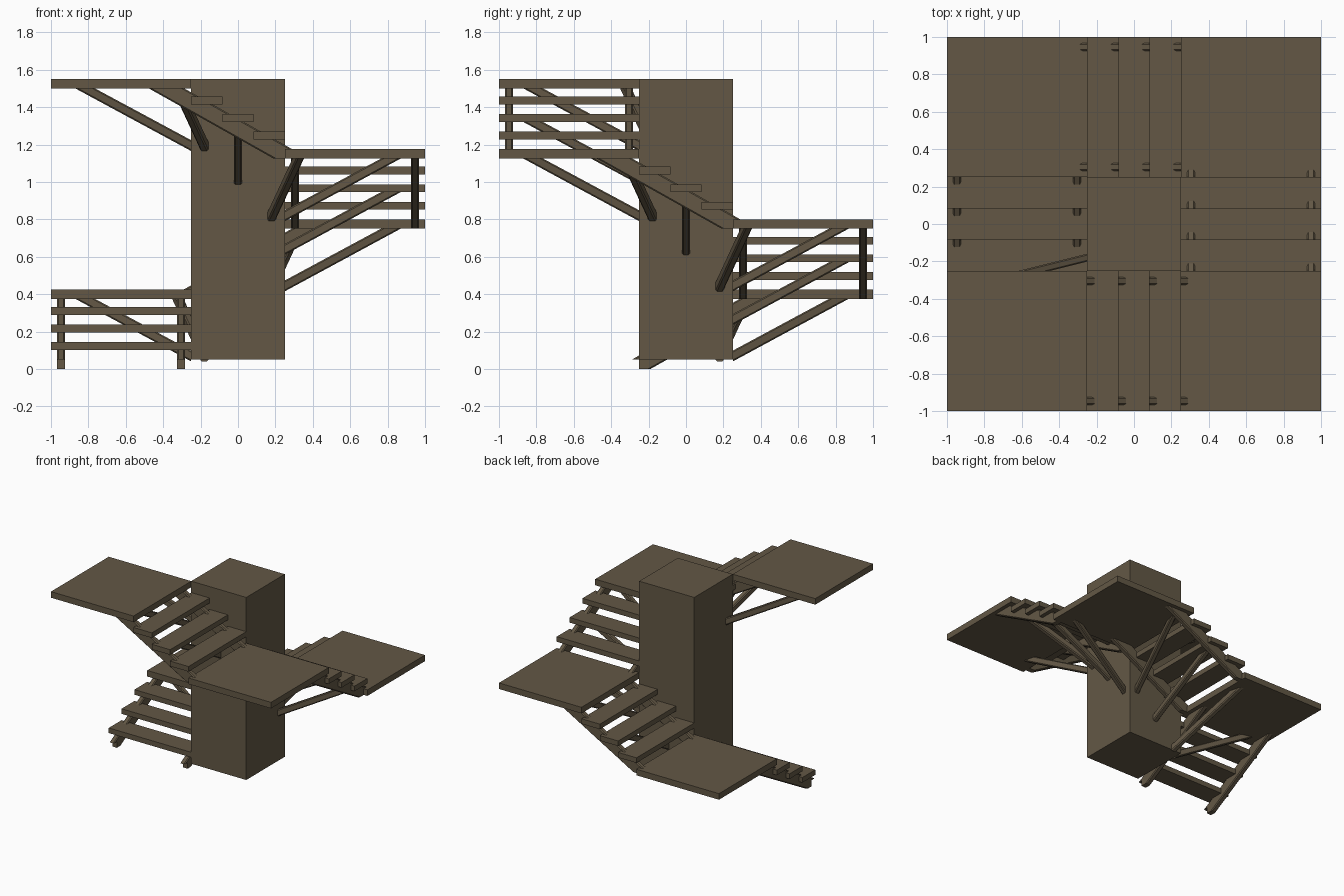
import bpy, bmesh, math
from mathutils import Matrix

if "Cube" in bpy.data.objects:
    bpy.data.objects.remove(bpy.data.objects["Cube"])

wood = bpy.data.materials.new("weathered brown wood")
wood.diffuse_color = (0.125, 0.097, 0.060, 1)
wood.use_nodes = True
wood.node_tree.nodes["Principled BSDF"].inputs["Base Color"].default_value = wood.diffuse_color

RISE = 0.375          # height gained per flight
CORE = 0.25           # half width of the central pillar


def finish(name, bm, turn=None):
    if turn is not None:
        bmesh.ops.transform(bm, matrix=turn, verts=bm.verts)
    bmesh.ops.recalc_face_normals(bm, faces=bm.faces)
    me = bpy.data.meshes.new(name)
    bm.to_mesh(me)
    bm.free()
    me.materials.append(wood)
    ob = bpy.data.objects.new(name, me)
    bpy.context.collection.objects.link(ob)


def box(name, lo, hi, turn=None):
    bm = bmesh.new()
    bmesh.ops.create_cube(bm, size=1)
    for v in bm.verts:
        v.co = [(l + h) / 2 + c * (h - l) for l, h, c in zip(lo, hi, v.co)]
    finish(name, bm, turn)


def beam(name, profile, place, turn, width=0.042, chamfer=0.007):
    """Side profile (run, height) given a width; sloping edges chamfered."""
    bm = bmesh.new()
    sides = [[bm.verts.new(place(s, z, w)) for s, z in profile]
             for w in (-width / 2, width / 2)]
    for side in sides:
        bm.faces.new(side)
    n = len(profile)
    sloped = []
    for i in range(n):
        j = (i + 1) % n
        bm.faces.new((sides[0][i], sides[0][j], sides[1][j], sides[1][i]))
        (a, b), (c, d) = profile[i], profile[j]
        if abs(c - a) > 0.1 and abs(d - b) > 0.1:
            sloped += [bm.edges.get((s[i], s[j])) for s in sides]
    bmesh.ops.recalc_face_normals(bm, faces=bm.faces)
    bmesh.ops.bevel(bm, geom=sloped, offset=chamfer, segments=1, affect='EDGES')
    finish(name, bm, turn)


def brace_profile(top):
    return [(0, top - 0.335), (0.62, top), (0.515, top), (0, top - 0.277)]


# central pillar
box("central_pillar", (-CORE, -CORE, 0.05), (CORE, CORE, 1.55))

# four flights climbing clockwise, each ending on a corner landing
for k in range(4):
    base = 0.05 + k * RISE
    turn = Matrix.Rotation(-math.pi / 2 * (k + 1), 4, 'Z')
    tag = f"_{k + 1}"

    # landing
    top = base + RISE
    box("landing" + tag, (-1, -1, top - 0.05), (-CORE, -CORE, top), turn)

    # treads
    for i in range(3):
        x = CORE - i / 6
        z = base + (i + 1) * RISE / 4
        box(f"tread{tag}_{i + 1}", (x - 1 / 6, -1, z - 0.042), (x, -CORE, z), turn)

    # stringers
    prof = [(-0.25, base - 0.05), (-0.19, base - 0.05), (0.477, base + 0.325),
            (0.288, base + 0.325), (-0.29, base), (-0.25, base)]
    for label, y in (("inner", -0.305), ("outer", -0.947)):
        beam(f"{label}_stringer{tag}", prof,
             lambda s, z, w, y=y: (-s, y + w, z), turn)

    # pair of landing braces, mirrored across the diagonal
    prof = brace_profile(top - 0.05)
    beam("landing_brace_a" + tag, prof,
         lambda s, z, w: (-0.18 + w - 0.25 * s, -CORE - s, z), turn)
    beam("landing_brace_b" + tag, prof,
         lambda s, z, w: (-CORE - s, -0.18 + w - 0.25 * s, z), turn)

    # brace under the middle of the flight (none at ground level)
    if k:
        beam("flight_brace" + tag, brace_profile(base + RISE / 2 - 0.042),
             lambda s, z, w: (w, -CORE - s, z), turn)
